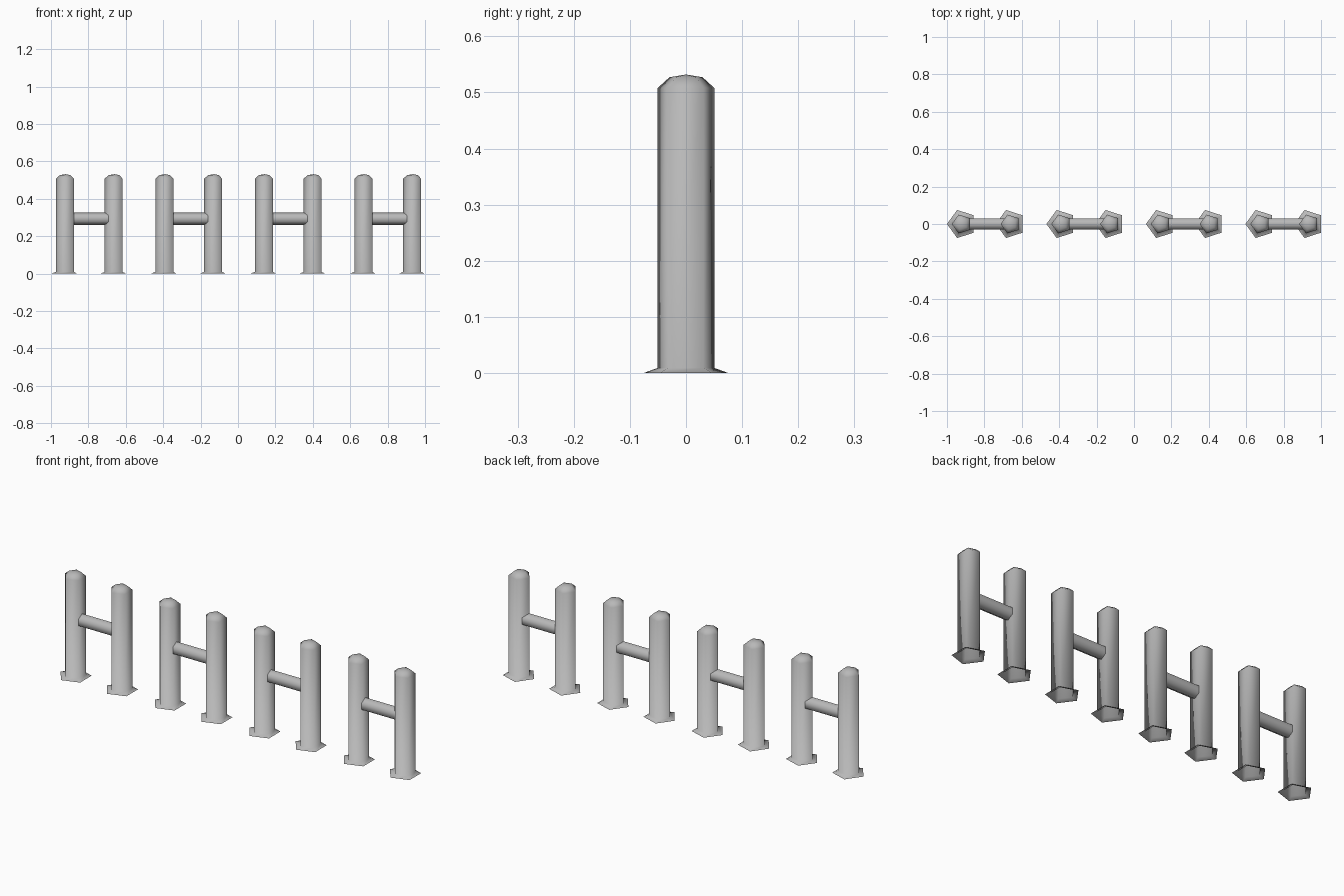
import bpy, math

if "Cube" in bpy.data.objects:
    bpy.data.objects.remove(bpy.data.objects["Cube"])

grey = bpy.data.materials.new("steel_grey")
grey.diffuse_color = (0.48, 0.48, 0.48, 1)
grey.use_nodes = True
grey.node_tree.nodes["Principled BSDF"].inputs["Base Color"].default_value = grey.diffuse_color


def make(name, verts, faces):
    mesh = bpy.data.meshes.new(name)
    mesh.from_pydata(verts, [], faces)
    mesh.materials.append(grey)
    mesh.shade_smooth()
    ob = bpy.data.objects.new(name, mesh)
    bpy.context.collection.objects.link(ob)
    return ob


def post(name, x):
    # five-sided post: flared open foot, straight shaft, shallow domed cap
    profile = [(0.079, 0.0), (0.053, 0.009), (0.053, 0.508), (0.031, 0.527)]
    n = 5
    verts = []
    for r, z in profile:
        for i in range(n):
            a = math.pi + 2 * math.pi * i / n      # one corner points to -x
            verts.append((x + r * math.cos(a), r * math.sin(a), z))
    faces = [(k * n + i, k * n + (i + 1) % n, (k + 1) * n + (i + 1) % n, (k + 1) * n + i)
             for k in range(len(profile) - 1) for i in range(n)]
    verts.append((x, 0, 0.532))
    top = (len(profile) - 1) * n
    faces += [(top + i, top + (i + 1) % n, len(verts) - 1) for i in range(n)]
    make(name, verts, faces)


def crossbar(name, x0, x1, z=0.294, r=0.034, n=6):
    # horizontal bar whose ends are buried in the posts
    verts = []
    for x in (x0, x1):
        for i in range(n):
            a = 2 * math.pi * i / n
            verts.append((x, -r * math.sin(a), z + r * math.cos(a)))
    faces = [(i, n + i, n + (i + 1) % n, (i + 1) % n) for i in range(n)]
    make(name, verts, [f[::-1] for f in faces])


# four identical H-shaped barriers in a row
for k in range(4):
    x = -0.921 + 0.532 * k
    post(f"left_post_{k + 1}", x)
    post(f"right_post_{k + 1}", x + 0.261)
    crossbar(f"crossbar_{k + 1}", x + 0.035, x + 0.245)
